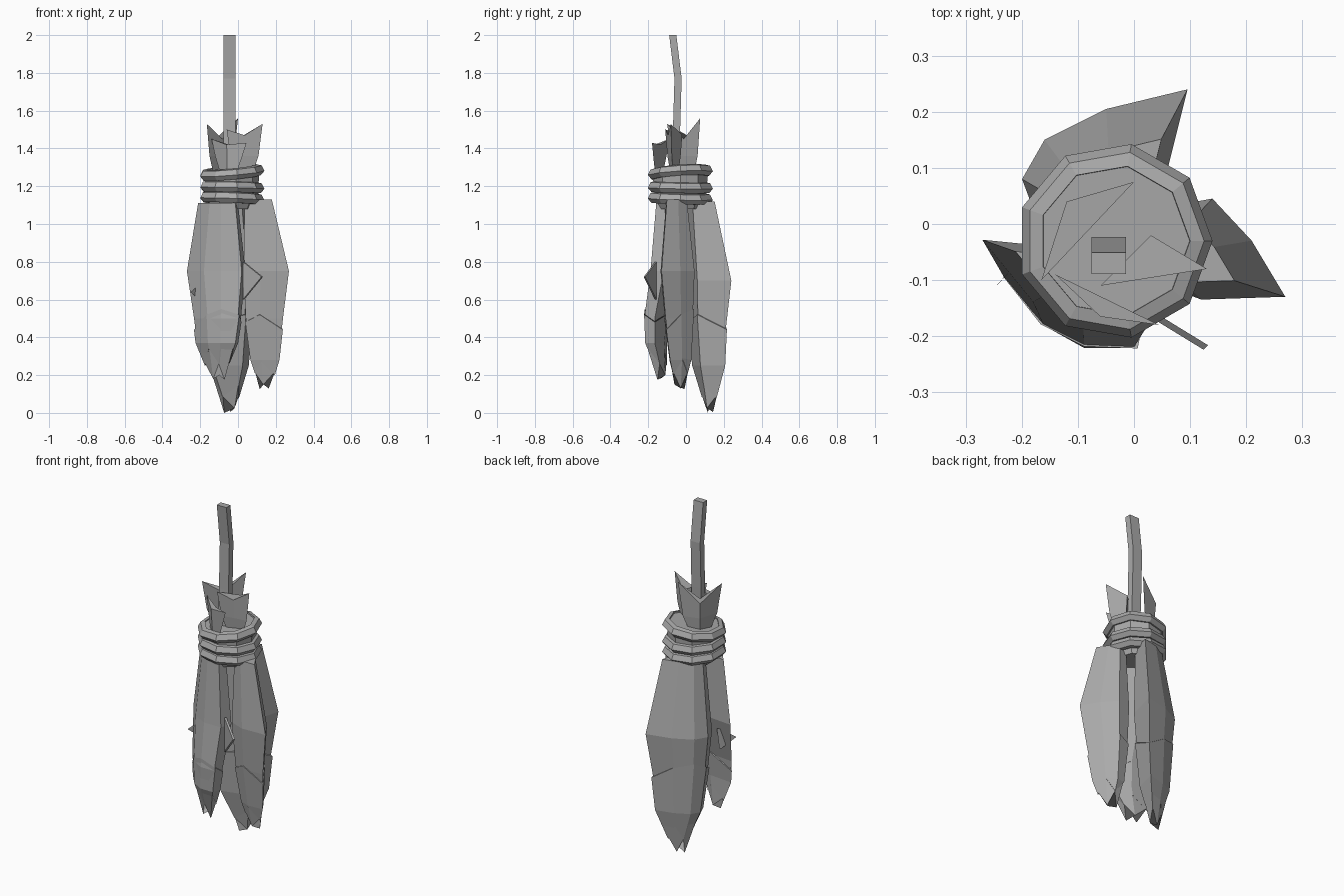
import bpy
from math import sin, cos, tau
from mathutils import Vector

cube = bpy.data.objects.get("Cube")
if cube:
    bpy.data.objects.remove(cube)

grey = bpy.data.materials.new("dry_grey")
grey.use_nodes = True
colour = (0.4, 0.4, 0.4, 1)
grey.diffuse_color = colour
grey.node_tree.nodes["Principled BSDF"].inputs["Base Color"].default_value = colour


def mesh_object(name, verts, faces):
    mesh = bpy.data.meshes.new(name)
    mesh.from_pydata(verts, [], faces)
    mesh.materials.append(grey)
    obj = bpy.data.objects.new(name, mesh)
    bpy.context.collection.objects.link(obj)
    # make normals point outwards
    bpy.context.view_layer.objects.active = obj
    obj.select_set(True)
    bpy.ops.object.mode_set(mode='EDIT')
    bpy.ops.mesh.select_all(action='SELECT')
    bpy.ops.mesh.normals_make_consistent(inside=False)
    bpy.ops.object.mode_set(mode='OBJECT')
    obj.select_set(False)
    return obj


def loft(name, rings, closed=False):
    """Skin rings of equal length; cap both ends unless closed into a loop."""
    n, m = len(rings[0]), len(rings)
    verts = [v for ring in rings for v in ring]
    faces = []
    for r in range(m if closed else m - 1):
        s = (r + 1) % m
        for i in range(n):
            j = (i + 1) % n
            faces.append((r * n + i, r * n + j, s * n + j, s * n + i))
    if not closed:
        faces += [tuple(range(n)), tuple(range((m - 1) * n, m * n))]
    return mesh_object(name, verts, faces)


# Leaves: widest outline, then levels of (height, scale, centre x, centre y)
leaves = {
    "front_leaf": (
        [(-.27, -.03), (-.18, -.14), (-.09, -.19), (.02, -.19), (.04, -.12), (-.07, -.05)],
        [(1.11, .68, -.09, -.11), (.75, 1, -.092, -.118), (.5, .8, -.09, -.165),
         (.37, .68, -.095, -.165), (.22, .3, -.105, -.13)]),
    "left_leaf": (
        [(.27, -.13), (.21, -.03), (.14, .045), (.06, .03), (.03, -.1), (.12, -.135)],
        [(1.13, .6, .1, -.055), (.75, 1, .138, -.053), (.5, .82, .13, -.045),
         (.28, .6, .135, -.035), (.17, .32, .14, -.035)]),
    "back_leaf": (
        [(.095, .24), (-.05, .205), (-.16, .15), (-.2, .08), (-.17, 0), (.05, .06)],
        [(1.12, .65, -.06, .075), (.7, 1, -.072, .1225), (.45, .82, -.07, .115),
         (.25, .68, -.065, .122), (.045, .22, -.045, .125)]),
}


def section(outline, levels, z, grow=1.0):
    """Outline of a leaf at any height, blended between its levels."""
    mid = sum((Vector(p) for p in outline), Vector((0, 0))) / len(outline)
    z = min(max(z, levels[-1][0]), levels[0][0])
    for a, b in zip(levels, levels[1:]):
        if z >= b[0]:
            t = (a[0] - z) / (a[0] - b[0])
            s, x, y = (a[k] + (b[k] - a[k]) * t for k in (1, 2, 3))
            return [Vector((x, y)) + (Vector(p) - mid) * s * grow for p in outline]


def leaf_ring(outline, levels, z, lifts=(0,) * 6, grow=1.0):
    ring = []
    for i, lift in enumerate(lifts):
        p = section(outline, levels, z + lift, grow)[i]
        ring.append((p.x, p.y, z + lift))
    return ring


arch = (-.06, .02, .05, .02, -.02, .02)
fork = (.05, -.04, .04, -.045, .04, -.02)
for name, (outline, levels) in leaves.items():
    rings = [leaf_ring(outline, levels, lv[0]) for lv in levels[:-1]]
    low = levels[-1][0]
    rings.append(leaf_ring(outline, levels, low, fork))
    loft(name, rings)
    # overlapping lower layer with an arched upper lip and forked tips
    loft(name + "_lower_layer", [
        leaf_ring(outline, levels, .5, arch, 1.06),
        leaf_ring(outline, levels, levels[-2][0], grow=1.07),
        leaf_ring(outline, levels, low + .08, [-f for f in fork], 1.08)])

# Bound neck and the ropes wrapped round it
CX, CY = -.035, -.03


def circle(radius, z, sides=9, tilt=0.0):
    ring = []
    for i in range(sides):
        c, s = cos(tau * i / sides), sin(tau * i / sides)
        ring.append((CX + radius * c, CY + radius * s, z + tilt * (c + .7 * s)))
    return ring


loft("neck", [circle(.11, 1.08), circle(.14, 1.15), circle(.15, 1.295, tilt=.014)])
ropes = {"top_rope": (1.272, .014), "middle_rope": (1.195, -.004), "bottom_rope": (1.137, -.006)}
for name, (z, tilt) in ropes.items():
    loft(name, [circle(.135, z + .03, tilt=tilt), circle(.16, z + .024, tilt=tilt),
                circle(.175, z - .005, tilt=tilt), circle(.155, z - .028, tilt=tilt),
                circle(.13, z - .028, tilt=tilt)], closed=True)

# Flared stem ends: two raised tips with a notch, narrowing to a foot
tufts = {
    "right_tuft": ((-.165, -.1, 1.53), (-.12, .04, 1.45), (0, .075, 1.56)),
    "front_tuft": ((-.14, -.09, 1.45), (-.06, -.165, 1.42), (.045, -.18, 1.43)),
    "left_tuft": ((-.06, -.11, 1.5), (.03, -.02, 1.47), (.13, -.08, 1.53)),
}
for name, points in tufts.items():
    a, notch, b = (Vector(p) for p in points)
    inner = (a + b) / 2
    inner.z = notch.z
    top = [a, notch, b, inner]
    foot = inner.lerp(notch, .5)

    def level(z, scale):
        return [Vector((*(foot + (p - foot) * scale).xy, z)) for p in top]

    loft(name, [level(1.28, .5), level(1.36, .78), top])

# Bent hanging cord
cord = [(1.27, -.06), (1.5, -.05), (1.77, -.042), (2.0, -.07)]
loft("cord", [[(-.045 + sx * .031, y + sy * .019, z)
               for sx, sy in ((-1, -1), (1, -1), (1, 1), (-1, 1))] for z, y in cord])

# Small splinters sticking out of the leaves
splinters = {
    "right_splinter": ((-.18, -.04, .7), (-.245, -.11, .64), (-.19, -.05, .58)),
    "front_splinter": ((.03, -.16, .8), (.128, -.22, .72), (.03, -.16, .6)),
}
for name, points in splinters.items():
    loft(name, [[Vector(p) + Vector((d, d, 0)) for p in points] for d in (-.004, .004)])
